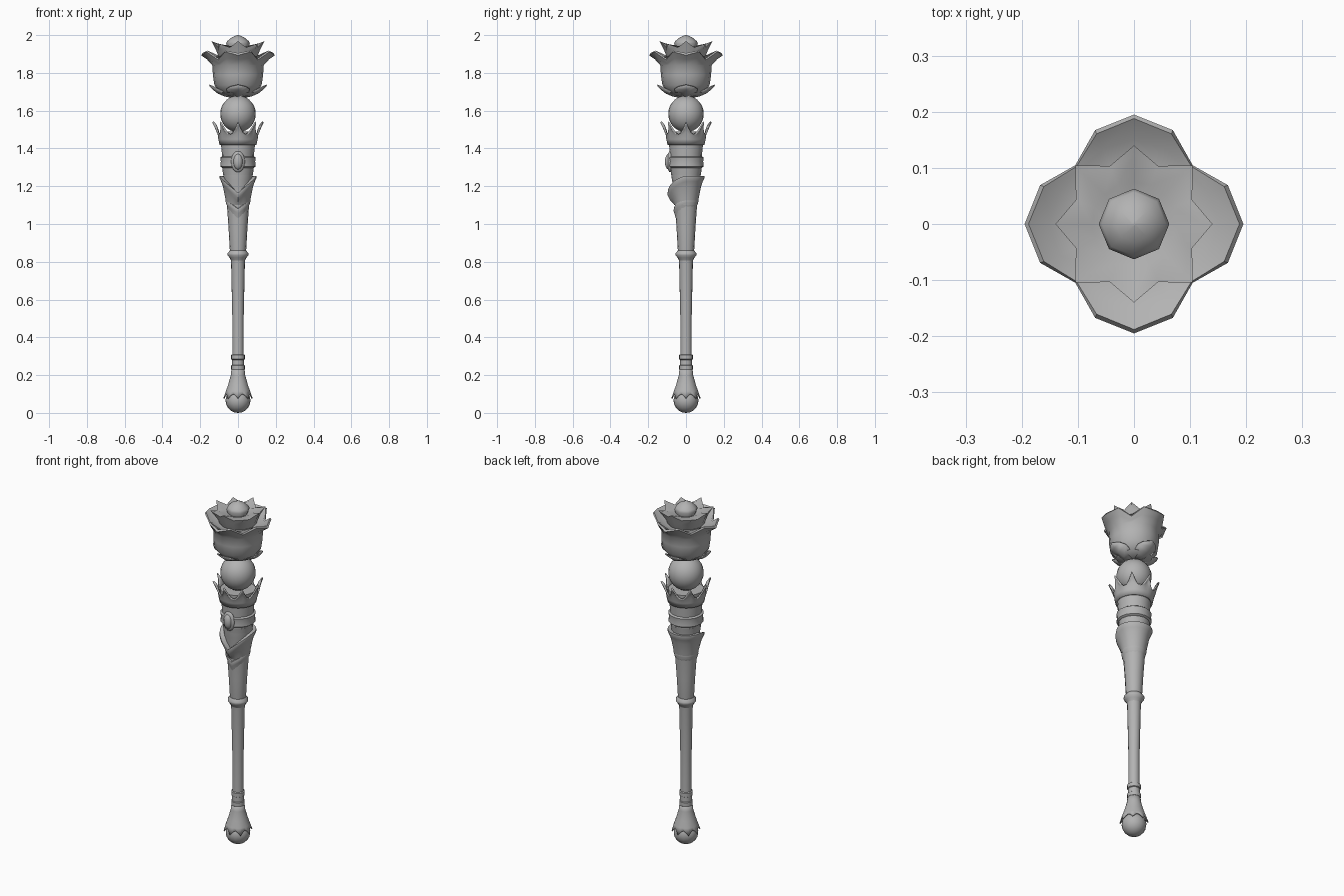
import bpy, bmesh, math
from math import sin, cos, pi

if "Cube" in bpy.data.objects:
    bpy.data.objects.remove(bpy.data.objects["Cube"])

grey = bpy.data.materials.new("plain grey")
grey.use_nodes = True
grey.diffuse_color = (0.45, 0.45, 0.45, 1)
grey.node_tree.nodes["Principled BSDF"].inputs["Base Color"].default_value = (0.45, 0.45, 0.45, 1)


def finish(name, bm, angle=40, thickness=0):
    """Turn a bmesh into a named, shaded object."""
    bmesh.ops.recalc_face_normals(bm, faces=bm.faces)
    mesh = bpy.data.meshes.new(name)
    bm.to_mesh(mesh)
    bm.free()
    mesh.materials.append(grey)
    ob = bpy.data.objects.new(name, mesh)
    bpy.context.collection.objects.link(ob)
    if thickness:
        mod = ob.modifiers.new("thickness", "SOLIDIFY")
        mod.thickness = thickness
        mod.offset = -1
    bpy.ops.object.select_all(action="DESELECT")
    ob.select_set(True)
    bpy.context.view_layer.objects.active = ob
    bpy.ops.object.shade_smooth_by_angle(angle=math.radians(angle))
    return ob


def loft(name, rows, seg=16, caps=True, **kw):
    """Rows are (radius, height); either may be a function of the angle."""
    val = lambda v, a: v(a) if callable(v) else v
    bm = bmesh.new()
    rings = []
    for r, z in rows:
        angles = [2 * pi * i / seg for i in range(seg)]
        rings.append([bm.verts.new((val(r, a) * cos(a), val(r, a) * sin(a), val(z, a)))
                      for a in angles])
    for low, high in zip(rings, rings[1:]):
        for i in range(seg):
            j = (i + 1) % seg
            bm.faces.new((low[i], low[j], high[j], high[i]))
    if caps:
        bm.faces.new(rings[0])
        bm.faces.new(rings[-1])
    return finish(name, bm, **kw)


def ball(name, loc, scale, u=16, v=10):
    bm = bmesh.new()
    bmesh.ops.create_uvsphere(bm, u_segments=u, v_segments=v, radius=1)
    bmesh.ops.scale(bm, vec=scale, verts=bm.verts)
    bmesh.ops.translate(bm, vec=loc, verts=bm.verts)
    return finish(name, bm, 60)


# Pommel with its scalloped skirt
ball("pommel", (0, 0, 0.066), (0.066, 0.066, 0.066))
point8 = lambda a: 1 - abs(sin(4 * a))          # 1 on eight points, 0 between them
loft("pommel_skirt", [(0.034, 0.24), (0.038, 0.2), (0.052, 0.15), (0.064, 0.115),
                      (lambda a: 0.067 + 0.011 * point8(a), lambda a: 0.1 - 0.024 * point8(a))],
     32, False, thickness=0.006)

# Handle and its rings
loft("handle", [(0.033, 0.22), (0.03, 0.32), (0.03, 0.5), (0.037, 0.82), (0.044, 0.87),
                (0.05, 0.98), (0.06, 1.12), (0.072, 1.22), (0.083, 1.29)])
for i, z in enumerate((0.24, 0.295)):
    loft(f"lower_ring_{i + 1}", [(0.03, z - 0.015), (0.036, z - 0.011), (0.036, z + 0.011),
                                 (0.03, z + 0.015)])
loft("middle_ring", [(0.036, 0.805), (0.045, 0.822), (0.055, 0.835), (0.055, 0.845), (0.043, 0.86)])


# Two collars whose lips dip to a point at the front
def dip(base, depth):
    def height(a):
        off = abs((a + pi / 2 + pi) % (2 * pi) - pi)
        return base - depth * max(0, 1 - off / 1.6) ** 1.5
    return height


loft("lower_collar", [(0.054, dip(1.08, 0.05)), (0.061, dip(1.105, 0.05)),
                      (0.066, dip(1.12, 0.05)), (0.064, dip(1.13, 0.05)),
                      (0.056, dip(1.133, 0.05))], 32, False)
loft("upper_collar", [(0.061, 1.1), (0.068, dip(1.14, 0.03)), (0.08, dip(1.2, 0.08)),
                      (0.089, dip(1.225, 0.09)), (0.098, dip(1.245, 0.09)),
                      (0.097, dip(1.255, 0.09)), (0.066, dip(1.25, 0.09))], 32, False)

# Head: band, gem and pointed crown
loft("head", [(0.074, 1.23), (0.084, 1.3), (0.085, 1.37), (0.092, 1.44), (0.094, 1.49)])
loft("band", [(0.083, 1.297), (0.094, 1.305), (0.091, 1.33), (0.094, 1.352), (0.083, 1.36)])
loft("crown", [(0.089, 1.42), (0.095, 1.45), (0.1, lambda a: 1.468 + 0.022 * point8(a)),
               (lambda a: 0.102 + 0.01 * point8(a), lambda a: 1.473 + 0.05 * point8(a)),
               (lambda a: 0.103 + 0.026 * point8(a), lambda a: 1.476 + 0.068 * point8(a))],
     64, False, thickness=0.009)
ball("gem", (0, -0.09, 1.33), (0.025, 0.022, 0.042))
ball("gem_mount", (0, -0.084, 1.33), (0.037, 0.016, 0.056))
ball("globe", (0, 0, 1.583), (0.094, 0.094, 0.097), 24, 14)


# Rose: sixteen-sided petals, four on the axes
def four(axis, between, corner):
    return lambda a: (axis, between, corner, between)[round(a / (pi / 8)) % 4]


loft("outer_petals", [(0.04, 1.675), (0.09, 1.69), (0.125, 1.735), (0.133, 1.79),
                      (four(0.136, 0.136, 0.133), 1.84),
                      (four(0.165, 0.158, 0.14), four(1.872, 1.875, 1.85)),
                      (four(0.195, 0.181, 0.148), four(1.893, 1.912, 1.868)),
                      (four(0.188, 0.174, 0.145), four(1.905, 1.918, 1.875)),
                      (four(0.15, 0.145, 0.135), 1.888), (0.105, 1.875)], 16, angle=50)
loft("inner_petals", [(0.095, 1.87), (0.108, 1.9), (four(0.118, 0.11, 0.125), four(1.925, 1.915, 1.925)),
                      (four(0.14, 0.112, 0.148), four(1.968, 1.935, 1.955)),
                      (four(0.125, 0.105, 0.13), four(1.962, 1.935, 1.952)),
                      (0.075, 1.94), (0.05, 1.93)], 16, angle=50)
loft("rose_heart", [(0.05, 1.92), (0.063, 1.955), (0.057, 1.968), (0.033, 1.988), (0.004, 2.0)],
     8, angle=50)

# Four sepals under the rose
for k in range(4):
    a = k * pi / 2
    bm = bmesh.new()
    rows = []
    for r, z, w in ((0.03, 1.672, 0.03), (0.07, 1.68, 0.055), (0.105, 1.695, 0.06),
                    (0.13, 1.715, 0.04), (0.15, 1.737, 0.002)):
        rows.append([bm.verts.new((r * cos(a) - s * w * sin(a), r * sin(a) + s * w * cos(a),
                                   z + 0.022 * abs(s) * w / 0.06)) for s in (-1, 0, 1)])
    for low, high in zip(rows, rows[1:]):
        for i in range(2):
            bm.faces.new((low[i], low[i + 1], high[i + 1], high[i]))
    finish(f"sepal_{k + 1}", bm, 50, 0.005)
